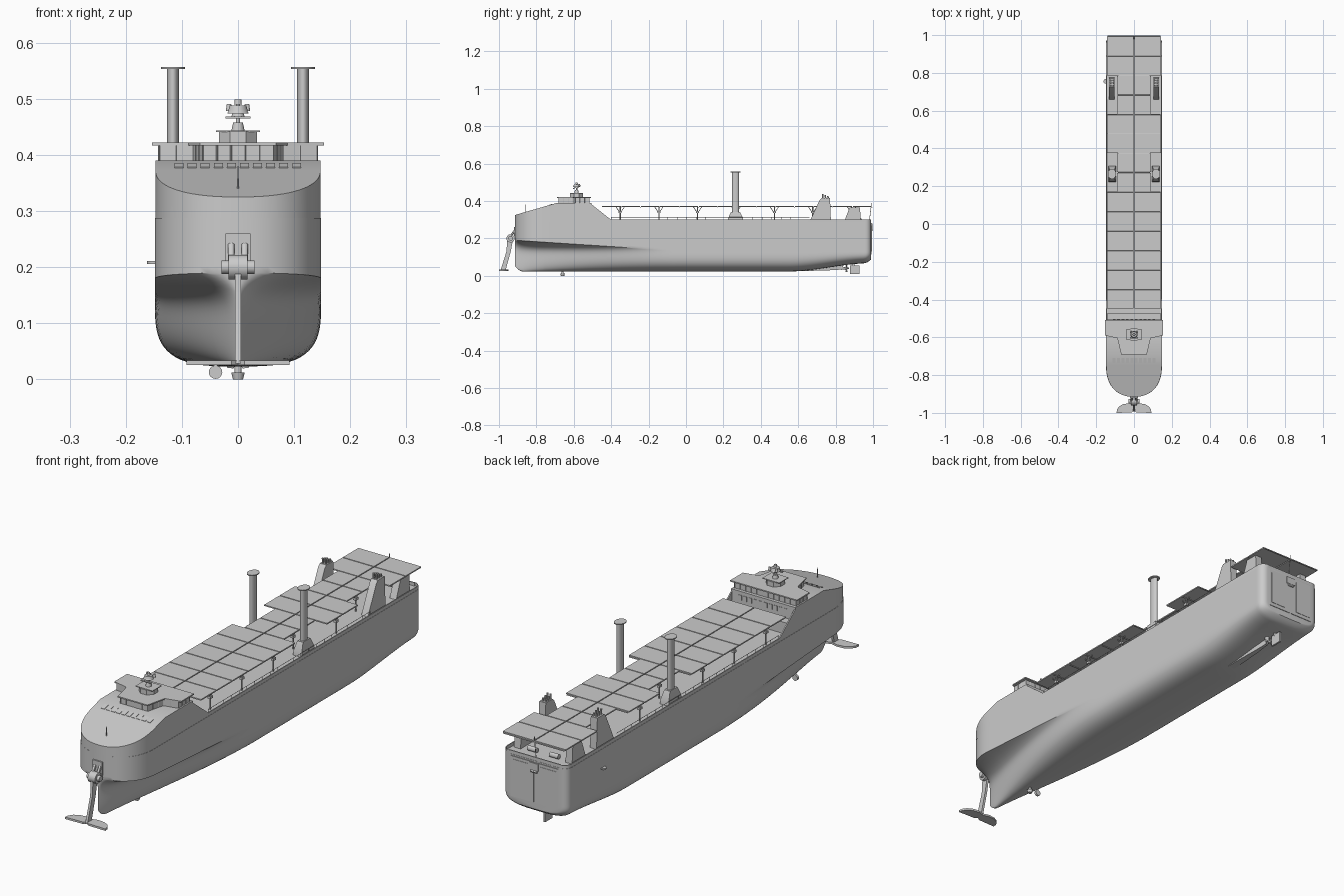
import bpy, bmesh
from math import sin, cos, pi, radians
from mathutils import Vector

HW = 0.148          # half beam
DECK = 0.288


def mesh(name, verts, faces, angle=30):
    bm = bmesh.new()
    vs = [bm.verts.new(v) for v in verts]
    for f in faces:
        bm.faces.new([vs[i] for i in f])
    bmesh.ops.remove_doubles(bm, verts=bm.verts, dist=1e-5)
    bmesh.ops.recalc_face_normals(bm, faces=bm.faces)
    me = bpy.data.meshes.new(name)
    bm.to_mesh(me)
    bm.free()
    me.polygons.foreach_set("use_smooth", [True] * len(me.polygons))
    me.set_sharp_from_angle(angle=radians(angle))
    ob = bpy.data.objects.new(name, me)
    bpy.context.collection.objects.link(ob)
    return ob


def loft(name, rings, angle=30):
    n = len(rings[0])
    faces = [list(range(n)), list(range((len(rings) - 1) * n, len(rings) * n))]
    for i in range(len(rings) - 1):
        for j in range(n):
            k = (j + 1) % n
            faces.append([i*n + j, i*n + k, i*n + n + k, i*n + n + j])
    return mesh(name, [p for r in rings for p in r], faces, angle)


def prism(name, pts, axis, lo, hi):
    def at(p, t):
        return (t, p[0], p[1]) if axis == 'x' else (p[0], p[1], t)
    return loft(name, [[at(p, t) for p in pts] for t in (lo, hi)])


def box(name, x0, x1, y0, y1, z0, z1):
    return prism(name, [(x0, y0), (x1, y0), (x1, y1), (x0, y1)], 'z', z0, z1)


def tube(name, p, q, r, r2=None, n=12):
    p, q = Vector(p), Vector(q)
    d = (q - p).normalized()
    u = d.orthogonal().normalized()
    w = d.cross(u)
    ring = lambda c, rr: [c + rr*(u*cos(2*pi*i/n) + w*sin(2*pi*i/n)) for i in range(n)]
    return loft(name, [ring(p, r), ring(q, r if r2 is None else r2)])


def oval(x, y, z, a, b, n=24):
    return [(x + a*cos(2*pi*i/n), y + b*sin(2*pi*i/n), z) for i in range(n)]


# hull form functions
def width(y):
    if y < -0.75:
        t = min(1, (-0.75 - y) / 0.165)
        return HW * (1 - t**2.3) ** (1/2.3)
    if y > 0.96:
        t = min(1, (y - 0.96) / 0.03)
        return HW - 0.03 * (1 - (1 - t*t) ** 0.5)
    return HW


def section(y):
    W = width(y)
    t = min(1, max(0, (y + 0.915) / 0.85))
    low = min(W, HW * sin(pi/2 * t) ** 0.9)
    zk = 0.19 - 0.055 * t
    zb = 0.023
    if y < -0.87:
        zb += 0.03 * ((-0.87 - y) / 0.045) ** 2
    if y > 0.55:
        s = (y - 0.55) / 0.44
        zb += 0.045 * s*s*(3 - 2*s)
    if y > 0.95:
        zb += 0.02 * ((y - 0.95) / 0.04) ** 2
    half = [(W, DECK), (W, 0.25), (W, zk + 0.012)]
    N, e = 24, 2 / 3.2
    for i in range(N + 1):
        a = pi/2 * (i / N) ** 2
        v = sin(a) ** e
        m = low + (W - low) * (1 - v) ** 8
        x = m * max(0, cos(a)) ** e if i < N else 0
        half.append((x, zk - (zk - zb) * v))
    return [(x, y, z) for x, z in half] + [(-x, y, z) for x, z in half[-2::-1]]


bow = [-0.75 - 0.165 * cos(pi/2 * i / 16) for i in range(17)]
mid = [-0.75 + 1.70 * i / 40 for i in range(1, 41)]
stern = [0.96 + 0.03 * sin(pi/2 * i / 6) for i in range(7)]
loft("hull", [section(y) for y in bow + mid + stern], 35)


# forecastle with sloped top, slightly inset above the hull seam
def ftop(y):
    return min(0.39, 0.325 + 0.065 * (y + 0.915) / 0.225)


fy = bow + [-0.69, -0.6, -0.505]
loft("forecastle", [[(s*(max(width(y) - 0.001, 0)), y, z) for s, z in
     ((1, DECK), (1, ftop(y)), (-1, ftop(y)), (-1, DECK))] for y in fy], 20)
for s in (-1, 1):
    x0, x1 = sorted((s*0.142, s*0.147))
    prism("forecastle_wing_wall", [(-0.51, DECK), (-0.51, 0.385), (-0.5, 0.378),
          (-0.405, 0.303), (-0.405, DECK)], 'x', x0, x1)
    # bulwark along deck edge
    by = [-0.405, 0.3, 0.96] + stern[1:]
    loft("bulwark", [[(s*(width(y) - d), y, z) for d, z in
         ((0.001, DECK), (0.001, 0.302), (0.005, 0.302), (0.005, DECK))] for y in by])
    # deck rail
    tube("deck_rail", (s*0.144, -0.4, 0.314), (s*0.144, 0.66, 0.314), 0.001, n=6)
    for i in range(22):
        y = -0.4 + i * 0.0505
        tube("rail_post", (s*0.144, y, 0.3), (s*0.144, y, 0.314), 0.0008, n=6)
box("stern_bulwark", -0.118, 0.118, 0.985, 0.989, DECK, 0.302)

# windows on the sloped front and on the aft wall
for i in range(10):
    x = -0.105 + 0.0233 * i
    prism("front_window", [(y, ftop(y) + d) for y, d in
          ((-0.735, -0.002), (-0.735, 0.0015), (-0.71, 0.0015), (-0.71, -0.002))], 'x', x - 0.008, x + 0.008)
    box("aft_window", x - 0.007, x + 0.007, -0.506, -0.503, 0.355, 0.375)
for x in (-0.12, -0.04, 0.04, 0.12):
    box("aft_door", x - 0.008, x + 0.008, -0.506, -0.502, 0.29, 0.33)
box("aft_step", -0.14, 0.14, -0.505, -0.47, DECK, 0.335)

# bridge and winged roof
half = [(0.153, -0.507), (0.153, -0.59), (0.088, -0.605), (0.068, -0.69)]
roof = half + [(-x, y) for x, y in reversed(half)]
prism("bridge_roof", roof, 'z', 0.417, 0.422)
inner = [(x*0.92, -0.6 + (y + 0.6)*0.88) for x, y in roof]
prism("bridge_house", inner, 'z', 0.385, 0.418)
for a, b in zip(inner, inner[1:] + inner[:1]):
    a, b = Vector(a), Vector(b)
    n = max(2, round((b - a).length / 0.025))
    for i in range(n):
        p = a.lerp(b, i / n)
        tube("bridge_mullion", (*p, 0.39), (*p, 0.417), 0.0015, n=6)

# radar mast
prism("mast_base", [(0.037*cos(pi/4*i + pi/8), -0.585 + 0.037*sin(pi/4*i + pi/8)) for i in range(8)], 'z', 0.42, 0.442)
box("mast_base_cap", -0.039, 0.039, -0.615, -0.555, 0.441, 0.444)
tube("mast_cone", (0, -0.585, 0.42), (0, -0.585, 0.458), 0.017, 0.009)
tube("mast_pole", (0, -0.585, 0.455), (0, -0.585, 0.495), 0.004)
box("radar_bar", -0.022, 0.022, -0.605, -0.597, 0.465, 0.469)
for r, z0, z1 in ((0.012, 0.469, 0.474), (0.02, 0.474, 0.479), (0.018, 0.479, 0.488), (0.007, 0.49, 0.499)):
    tube("radar_head", (0, -0.585, z0), (0, -0.585, z1), r, r*0.85)
for s in (-1, 1):
    tube("mast_dome", (s*0.016, -0.57, 0.478), (s*0.016, -0.57, 0.491), 0.006, 0.004)
tube("bow_light_mast", (0, -0.86, 0.335), (0, -0.86, 0.38), 0.0018, 0.001)

# solar panel rows: (start, end, rows, half width)
for y0, y1, rows, hw in ((-0.45, 0.17, 6, 0.144), (0.17, 0.375, 2, 0.09), (0.375, 0.58, 2, 0.144),
                         (0.58, 0.785, 2, 0.09), (0.785, 0.995, 2, 0.144)):
    d = (y1 - y0) / rows
    for i in range(rows):
        y = y0 + i*d
        for s in (-1, 1):
            x0, x1 = sorted((s*0.002, s*hw))
            box("solar_panel", x0, x1, y + 0.002, y + d - 0.002, 0.368, 0.373)
            # panel frame and braced support
            tube("panel_beam", (s*0.003, y + d, 0.367), (s*(hw - 0.004), y + d, 0.367), 0.002, n=6)
            if i % 2 == 0 and y > -0.44 or y0 == -0.45 and i % 2 == 0:
                yc, xs = y + d - 0.005, s*(hw - 0.025)
                tube("panel_post", (xs, yc, DECK), (xs, yc, 0.368), 0.003, n=8)
                for b in (-1, 1):
                    tube("panel_brace", (xs, yc, 0.335), (xs, yc + b*0.022, 0.368), 0.0018, n=6)
                box("panel_joint", xs - 0.006, xs + 0.006, yc - 0.008, yc + 0.008, 0.335, 0.345)

for s in (-1, 1):
    # wing sail on tapered pedestal
    X, Y = s*0.116, 0.265
    rect = lambda a, b, z, dy=0: [(X + i*a, Y + dy + j*b, z) for i, j in ((-1, -1), (1, -1), (1, 1), (-1, 1))]
    loft("sail_pedestal", [rect(0.02, 0.042, DECK), rect(0.019, 0.04, 0.308), rect(0.013, 0.024, 0.342)])
    loft("sail_column", [oval(X, Y, 0.34, 0.0105, 0.0185), oval(X, Y, 0.555, 0.0105, 0.0185)])
    loft("sail_top_plate", [oval(X, Y, 0.553, 0.0215, 0.027), oval(X, Y, 0.557, 0.0215, 0.027)])
    # exhaust funnel with pipes
    x0, x1 = sorted((s*0.103, s*0.133))
    prism("funnel", [(0.66, DECK), (0.67, 0.31), (0.715, 0.405), (0.725, 0.415), (0.77, 0.415), (0.775, DECK)], 'x', x0, x1)
    for i, y in enumerate((0.733, 0.747, 0.761)):
        for dx in (-0.007, 0.007):
            tube("exhaust_pipe", (X + dx, y, 0.41), (X + dx, y - 0.003, 0.437 - 0.005*i), 0.004, n=10)
    # aft vent house
    prism("aft_vent_house", [(0.845, DECK), (0.875, 0.366), (0.93, 0.366), (0.935, DECK)], 'x', x0, x1)
    # transom doors with inset panels
    a, b = sorted((s*0.004, s*0.108))
    box("transom_door", a, b, 0.987, 0.9925, 0.115, 0.282)
    a, b = sorted((s*0.03, s*0.1))
    box("transom_door_panel", a, b, 0.99, 0.994, 0.13, 0.27)
    tube("mooring_winch", (s*0.03, 0.93, 0.3), (s*0.07, 0.93, 0.3), 0.01)
box("stern_hook_frame", -0.02, 0.02, 0.985, 0.996, 0.25, 0.28)
tube("stern_hook_roller", (-0.014, 0.994, 0.245), (0.014, 0.994, 0.245), 0.005)
tube("stern_staff", (0, 0.98, 0.29), (0, 0.992, 0.388), 0.0015)
tube("side_fitting", (-0.15, 0.755, 0.206), (-0.15, 0.755, 0.211), 0.012, 0.012, 16)

# bow foil: mount, hinge, strut and wing
box("foil_mount_plate", -0.022, 0.022, -0.92, -0.905, 0.205, 0.26)
for s in (-1, 1):
    tube("foil_arm", (s*0.012, -0.918, 0.24), (s*0.012, -0.94, 0.205), 0.006)
    tube("foil_hinge_cap", (s*0.014, -0.938, 0.2), (s*0.029, -0.938, 0.2), 0.012, n=16)
tube("foil_hinge", (-0.017, -0.938, 0.2), (0.017, -0.938, 0.2), 0.022, n=20)
prism("foil_strut", [(-0.955, 0.205), (-0.96, 0.13), (-0.992, 0.028), (-0.965, 0.028), (-0.937, 0.13), (-0.925, 0.195)],
      'x', -0.005, 0.005)
fh = [(0, -0.988), (0.012, -0.998), (0.092, -1.0), (0.09, -0.982), (0.078, -0.965), (0.055, -0.953), (0.025, -0.95), (0, -0.957)]
prism("foil_wing", fh + [(-x, y) for x, y in fh[-2:0:-1]], 'z', 0.026, 0.034)

# bottom fittings
tube("thruster_stem", (0, -0.66, 0.03), (0, -0.66, 0.012), 0.006)
tube("thruster_pod", (0, -0.66, 0.012), (0, -0.66, 0.0), 0.012, 0.009, 16)
tube("sonar_disk", (-0.04, -0.665, 0.013), (-0.04, -0.655, 0.013), 0.012, n=16)
tube("sonar_stem", (-0.04, -0.66, 0.035), (-0.04, -0.66, 0.013), 0.004)

# skeg, propeller and rudder
loft("skeg", [[(-w, y, 0.09), (-w*0.6, y, z), (w*0.6, y, z), (w, y, 0.09)] for y, w, z in
     ((0.5, 0.03, 0.026), (0.65, 0.026, 0.026), (0.78, 0.016, 0.03), (0.84, 0.009, 0.034))], 40)
tube("propeller_hub", (0, 0.83, 0.04), (0, 0.872, 0.04), 0.008, 0.004)
for i in range(4):
    a = pi/2 * i + pi/4
    r, t = Vector((cos(a), 0, sin(a))), Vector((-sin(a), 0.6, cos(a)))
    c = Vector((0, 0.858, 0.04))
    mesh("propeller_blade", [c + r*0.005 - t*0.003, c + r*0.02 - t*0.009, c + r*0.027,
         c + r*0.02 + t*0.009, c + r*0.005 + t*0.003], [[0, 1, 2, 3, 4]])
box("rudder", -0.004, 0.004, 0.878, 0.927, 0.01, 0.056)
tube("rudder_stock", (0, 0.895, 0.05), (0, 0.895, 0.1), 0.006)
